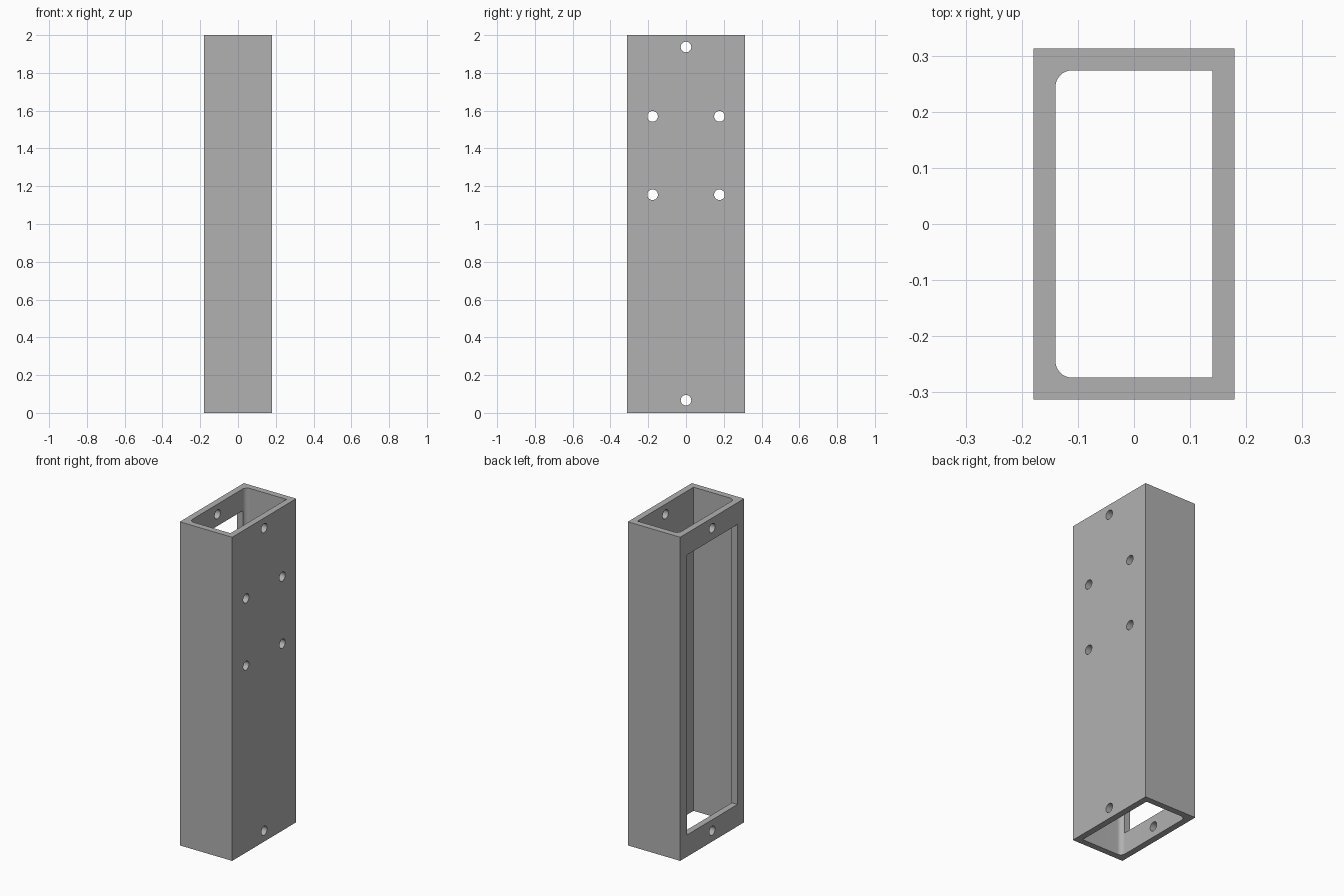
import bpy, bmesh, math
from mathutils import Matrix

if "Cube" in bpy.data.objects:
    bpy.data.objects.remove(bpy.data.objects["Cube"], do_unlink=True)

HX, HY, H = 0.179, 0.3125, 2.0      # outer half width, half depth, height
IX, IY, R = 0.14, 0.274, 0.03       # cavity half sizes and corner radius

grey = bpy.data.materials.new("plain grey")
grey.use_nodes = True
colour = (0.44, 0.44, 0.44, 1)
grey.diffuse_color = colour
grey.node_tree.nodes["Principled BSDF"].inputs["Base Color"].default_value = colour


def make_object(name, bm):
    bmesh.ops.recalc_face_normals(bm, faces=bm.faces)
    mesh = bpy.data.meshes.new(name)
    bm.to_mesh(mesh)
    bm.free()
    mesh.materials.append(grey)
    obj = bpy.data.objects.new(name, mesh)
    bpy.context.collection.objects.link(obj)
    return obj


def box(name, size, centre):
    bm = bmesh.new()
    bmesh.ops.create_cube(bm, size=1, matrix=Matrix.Translation(centre) @ Matrix.Diagonal((*size, 1)))
    return make_object(name, bm)


def prism(name, outline, z0, z1):
    bm = bmesh.new()
    face = bm.faces.new([bm.verts.new((x, y, z0)) for x, y in outline])
    top = bmesh.ops.extrude_face_region(bm, geom=[face])["geom"]
    bmesh.ops.translate(bm, vec=(0, 0, z1 - z0), verts=[v for v in top if isinstance(v, bmesh.types.BMVert)])
    return make_object(name, bm)


def hole_cutter(name, y, z, x, length):
    bm = bmesh.new()
    bmesh.ops.create_cone(bm, cap_ends=True, segments=32, radius1=0.028, radius2=0.028, depth=length,
                          matrix=Matrix.Translation((x, y, z)) @ Matrix.Rotation(math.pi / 2, 4, 'Y'))
    return make_object(name, bm)


# Rectangular tube body
body = box("tube_body", (2 * HX, 2 * HY, H), (0, 0, H / 2))

# Cavity: square corners on the +x side, rounded on the -x side
outline = [(IX, -IY), (IX, IY)]
for side, start in ((1, 90), (-1, 180)):
    for i in range(9):
        a = math.radians(start + i * 90 / 8)
        outline.append((-IX + R + R * math.cos(a), side * (IY - R) + R * math.sin(a)))
cutters = [prism("cavity_cutter", outline, -0.1, H + 0.1)]

# Large window in the -x wall
cutters.append(box("window_cutter", (0.2, 0.494, 1.73), (-0.2, 0, H / 2)))

# End holes through both walls, four mounting holes in the +x wall only
for z in (0.067, 1.937):
    cutters.append(hole_cutter("end_hole_cutter", 0, z, 0, 0.6))
for z in (1.155, 1.57):
    for y in (-0.177, 0.177):
        cutters.append(hole_cutter("mount_hole_cutter", y, z, 0.16, 0.2))

# Apply the cuts, then drop the cutters
bpy.context.view_layer.objects.active = body
body.select_set(True)
for cutter in cutters:
    cutter.hide_render = True
    mod = body.modifiers.new("cut", 'BOOLEAN')
    mod.operation, mod.solver, mod.object = 'DIFFERENCE', 'EXACT', cutter
    bpy.ops.object.modifier_apply(modifier=mod.name)
    bpy.data.objects.remove(cutter, do_unlink=True)

bpy.ops.object.shade_smooth_by_angle(angle=math.radians(30))
